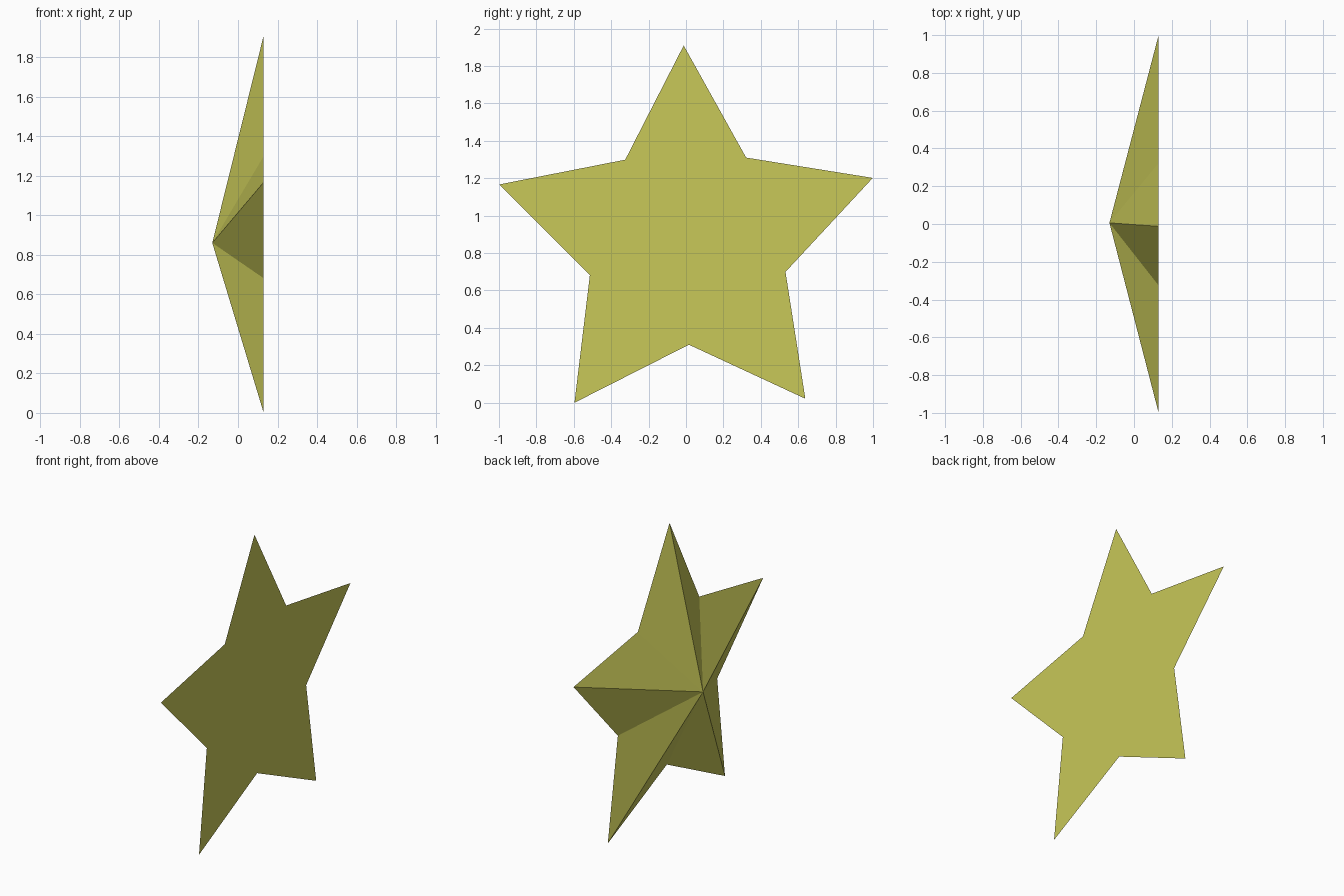
import bpy, bmesh, math

if "Cube" in bpy.data.objects:
    bpy.data.objects.remove(bpy.data.objects["Cube"])

# Star settings: flat back at +x, raised centre point towards -x
OUTER, INNER, DEPTH = 1.05, 0.55, 0.13
CY, CZ, TILT = 0.006, 0.86, math.radians(91)

mat = bpy.data.materials.new("yellow_olive")
mat.diffuse_color = (0.58, 0.58, 0.098, 1)
mat.use_nodes = True
mat.node_tree.nodes["Principled BSDF"].inputs["Base Color"].default_value = mat.diffuse_color

bm = bmesh.new()
# Outline alternating tips and notches
ring = []
for i in range(10):
    r = INNER if i % 2 else OUTER
    a = TILT + i * math.pi / 5
    ring.append(bm.verts.new((DEPTH, CY + r * math.cos(a), CZ + r * math.sin(a))))
# Flat back and faceted front
bm.faces.new(ring)
apex = bm.verts.new((-DEPTH, CY, CZ))
for i in range(10):
    bm.faces.new((ring[i], apex, ring[(i + 1) % 10]))
bmesh.ops.recalc_face_normals(bm, faces=bm.faces)

mesh = bpy.data.meshes.new("star")
bm.to_mesh(mesh)
bm.free()
mesh.materials.append(mat)
bpy.context.collection.objects.link(bpy.data.objects.new("star", mesh))
